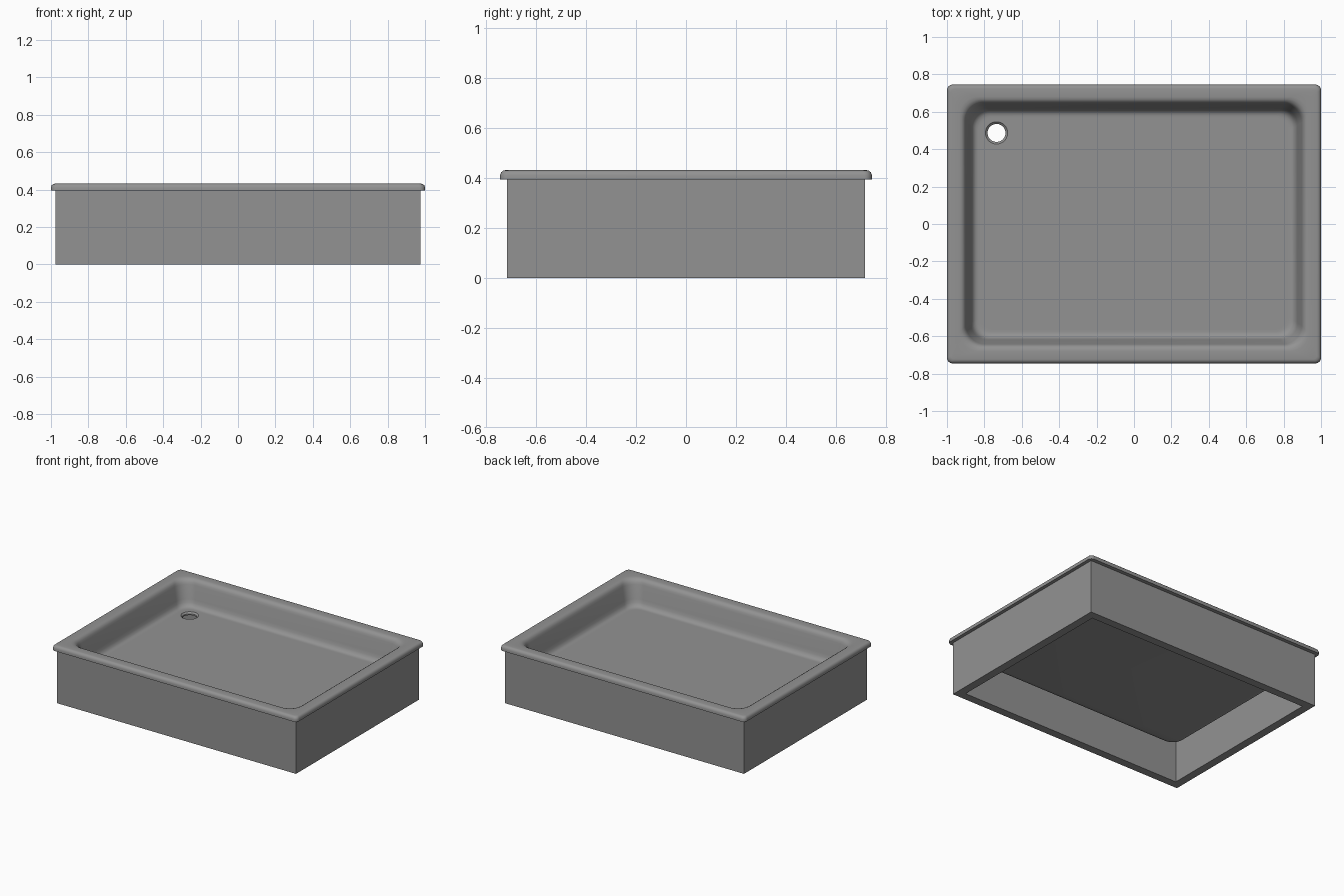
import bpy, bmesh, math
from mathutils import Matrix

cube = bpy.data.objects.get("Cube")
if cube:
    bpy.data.objects.remove(cube, do_unlink=True)

grey = bpy.data.materials.new("mid_grey")
grey.use_nodes = True
colour = (0.29, 0.29, 0.29, 1)
grey.diffuse_color = colour
grey.node_tree.nodes["Principled BSDF"].inputs["Base Color"].default_value = colour

HALF_X, HALF_Y = 1.0, 0.745
CORNER_STEPS = 10


def make_object(name, bm):
    bmesh.ops.recalc_face_normals(bm, faces=bm.faces)
    mesh = bpy.data.meshes.new(name)
    bm.to_mesh(mesh)
    bm.free()
    mesh.materials.append(grey)
    obj = bpy.data.objects.new(name, mesh)
    bpy.context.collection.objects.link(obj)
    return obj


def ring(bm, inset, z, radius):
    """Rounded rectangle of vertices, inset from the outer edge."""
    cx, cy = HALF_X - inset - radius, HALF_Y - inset - radius
    verts = []
    for i, (sx, sy) in enumerate([(1, 1), (-1, 1), (-1, -1), (1, -1)]):
        for k in range(CORNER_STEPS + 1):
            a = (i + k / CORNER_STEPS) * math.pi / 2
            verts.append(bm.verts.new((sx * cx + radius * math.cos(a),
                                       sy * cy + radius * math.sin(a), z)))
    return verts


def prism(name, outline, height):
    bm = bmesh.new()
    face = bm.faces.new([bm.verts.new((x, y, 0)) for x, y in outline])
    top = bmesh.ops.extrude_face_region(bm, geom=[face])["geom"]
    bmesh.ops.translate(bm, vec=(0, 0, height),
                        verts=[v for v in top if isinstance(v, bmesh.types.BMVert)])
    return make_object(name, bm)


# Tray shell: underside, rolled rim, sloping basin wall and floor
profile = [  # inset, height, corner radius
    (.175, .230, .07), (.15, .235, .08), (.125, .26, .09), (.092, .395, .10),
    (0, .395, .03), (0, .412, .03), (.004, .423, .028), (.012, .430, .025),
    (.022, .432, .02), (.065, .432, .10), (.078, .430, .10), (.090, .423, .10),
    (.098, .410, .10), (.103, .395, .10), (.126, .300, .09), (.132, .278, .09),
    (.142, .260, .085), (.155, .252, .08), (.168, .250, .075), (.180, .250, .07),
]
bm = bmesh.new()
rings = [ring(bm, *p) for p in profile]
for a, b in zip(rings, rings[1:]):
    for i in range(len(a)):
        j = (i + 1) % len(a)
        bm.faces.new((a[i], a[j], b[j], b[i]))
bm.faces.new(rings[0][::-1])
bm.faces.new(rings[-1])
tray = make_object("shower_tray", bm)


# Drain hole with a chamfered lip
def bore(target, r_low, r_high, z_low, z_high):
    bm = bmesh.new()
    bmesh.ops.create_cone(bm, cap_ends=True, segments=40, radius1=r_low, radius2=r_high,
                          depth=z_high - z_low,
                          matrix=Matrix.Translation((-.735, .487, (z_low + z_high) / 2)))
    cutter = make_object("drain_cutter", bm)
    cutter.hide_render = True
    mod = target.modifiers.new("drain", 'BOOLEAN')
    mod.operation, mod.solver, mod.object = 'DIFFERENCE', 'EXACT', cutter
    bpy.context.view_layer.objects.active = target
    bpy.ops.object.modifier_apply(modifier=mod.name)
    bpy.data.objects.remove(cutter, do_unlink=True)


bore(tray, .046, .064, .238, .254)
bore(tray, .048, .048, .2, .3)

bpy.ops.object.select_all(action='DESELECT')
tray.select_set(True)
bpy.context.view_layer.objects.active = tray
bpy.ops.object.shade_smooth_by_angle(angle=math.radians(35))

# Skirt: U-shaped front and sides, closed by a full-width back panel
X, Y, T, TOP = .975, .717, .06, .396
BACK = Y - T
prism("front_and_side_skirt",
      [(-X, BACK), (-X, -Y), (X, -Y), (X, BACK),
       (X - T, BACK), (X - T, T - Y), (T - X, T - Y), (T - X, BACK)], TOP)
prism("back_skirt", [(-X, BACK), (X, BACK), (X, Y), (-X, Y)], TOP)
